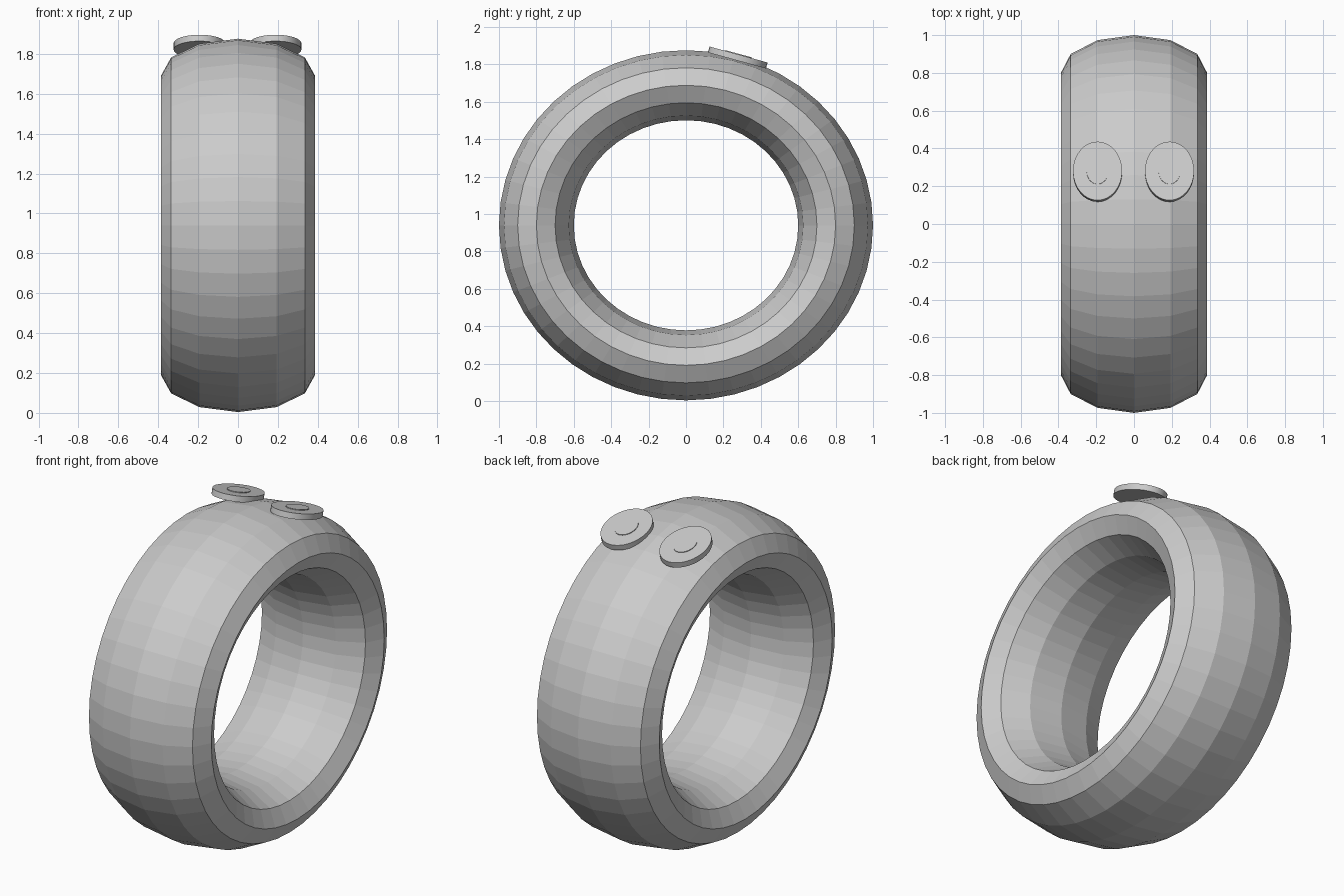
import bpy
from math import radians
from mathutils import Matrix, Vector

if "Cube" in bpy.data.objects:
    bpy.data.objects.remove(bpy.data.objects["Cube"])

# ring body: flat-shaded torus around the x axis, wide and slightly squashed
bpy.ops.mesh.primitive_torus_add(major_segments=48, minor_segments=12,
                                 major_radius=0.8, minor_radius=0.2,
                                 location=(0, 0, 0.94), rotation=(0, radians(90), 0))
ring = bpy.context.object
ring.name = "ring_body"
ring.scale = (0.936, 1.0, 1.935)

TILT = radians(-15.4)
NORMAL = Matrix.Rotation(TILT, 3, 'X') @ Vector((0, 0, 1))


def disc(name, x, rx, ry, top, depth):
    """Oval disc lying on the tilted eye plane; top = height of its face over that plane."""
    loc = Vector((x, 0.281, 1.853)) + NORMAL * (top - depth / 2)
    bpy.ops.mesh.primitive_cylinder_add(vertices=32, radius=1, depth=1,
                                        location=loc, rotation=(TILT, 0, 0))
    ob = bpy.context.object
    ob.name = name
    ob.scale = (rx, ry, depth)
    bpy.ops.object.shade_smooth_by_angle(angle=radians(30))


# pair of eyes with slightly raised pupils
for side, x in (("left", -0.193), ("right", 0.188)):
    disc(side + "_eye", x, 0.13, 0.161, 0, 0.033)
    disc(side + "_pupil", x, 0.058, 0.073, 0.004, 0.02)
